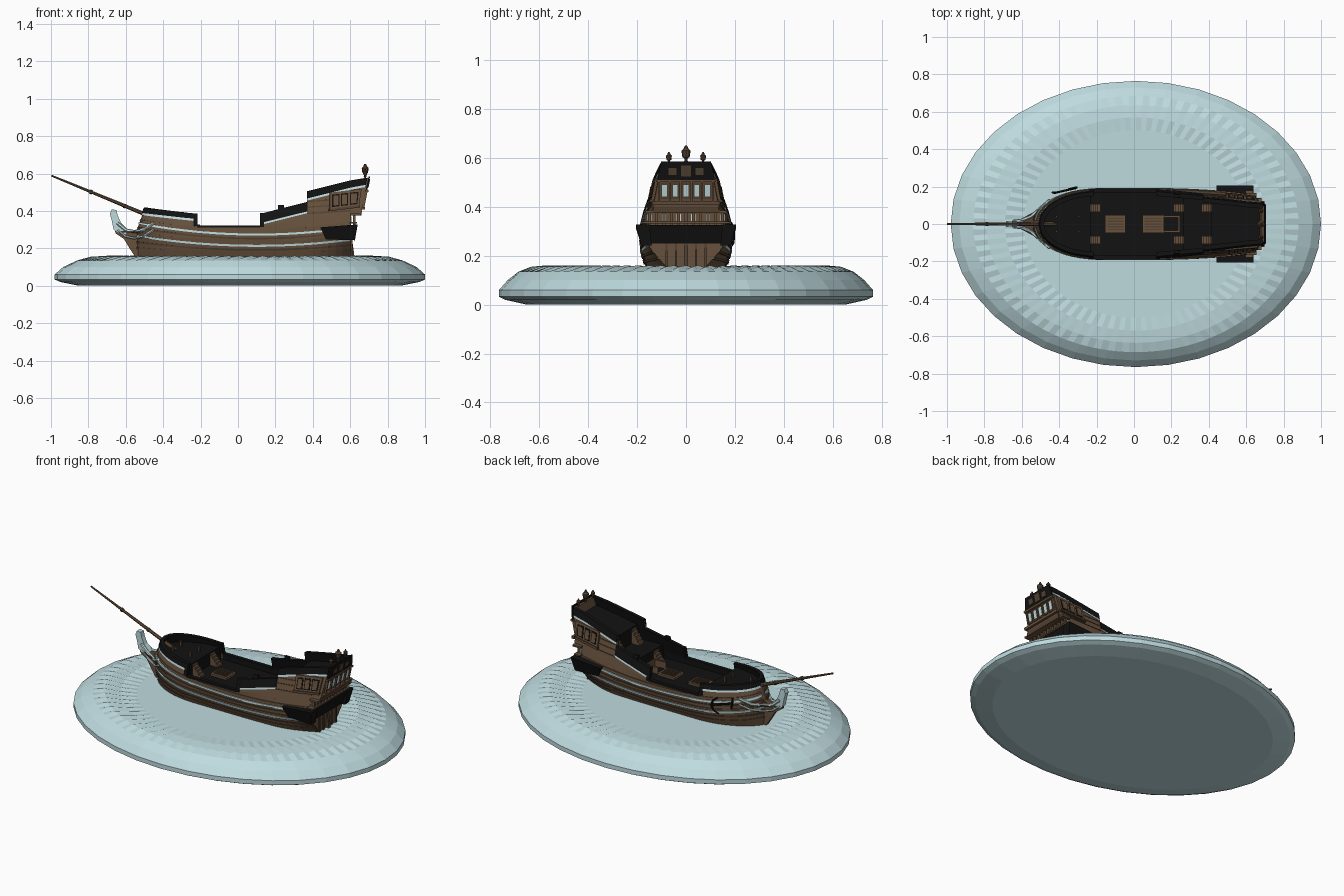
import bpy, bmesh, math
from mathutils import Vector

if "Cube" in bpy.data.objects:
    bpy.data.objects.remove(bpy.data.objects["Cube"])

def material(name, c):
    m = bpy.data.materials.new(name)
    m.diffuse_color = (*c, 1)
    m.use_nodes = True
    m.node_tree.nodes["Principled BSDF"].inputs["Base Color"].default_value = m.diffuse_color
    return m
PALE = material("pale blue", (0.52, 0.71, 0.74))
BROWN = material("hull brown", (0.135, 0.082, 0.046))
DARK = material("dark brown", (0.085, 0.052, 0.03))
BLACK = material("black", (0.006, 0.006, 0.006))

def make(name, bm, mat):
    bmesh.ops.recalc_face_normals(bm, faces=bm.faces)
    me = bpy.data.meshes.new(name)
    bm.to_mesh(me); bm.free()
    me.materials.append(mat)
    bpy.context.collection.objects.link(bpy.data.objects.new(name, me))

def skin(bm, loops):
    """Join closed loops of points into a capped solid."""
    vs = [[bm.verts.new(p) for p in l] for l in loops]
    n = len(vs[0])
    for a, b in zip(vs, vs[1:]):
        for i in range(n):
            bm.faces.new((a[i], a[(i+1) % n], b[(i+1) % n], b[i]))
    bm.faces.new(vs[0]); bm.faces.new(vs[-1][::-1])

def solid(name, mat, *solids):
    bm = bmesh.new()
    for loops in solids:
        skin(bm, loops)
    make(name, bm, mat)

def box(x0, x1, y0, y1, z0, z1):
    return [[(x0, y0, z), (x1, y0, z), (x1, y1, z), (x0, y1, z)] for z in (z0, z1)]

def plate(pts, t):
    return [[(x, y, z) for x, z in pts] for y in (-t, t)]

def lathe(cx, cy, prof, n=8):
    return [[(cx+r*math.cos(2*math.pi*i/n), cy+r*math.sin(2*math.pi*i/n), z) for i in range(n)] for r, z in prof]

def tube(pts, radii, n=6):
    pts = [Vector(p) for p in pts]
    out = []
    for i, p in enumerate(pts):
        d = (pts[min(i+1, len(pts)-1)] - pts[max(i-1, 0)]).normalized()
        u = d.cross(Vector((0.1, 0.3, 1))).normalized(); v = d.cross(u)
        out.append([p + radii[i]*(u*math.cos(2*math.pi*k/n) + v*math.sin(2*math.pi*k/n)) for k in range(n)])
    return out

def mirror(loops):
    return [[(p[0], -p[1], p[2]) for p in l] for l in loops]

# ---- hull form: half width by length and height
SECTION = [(.13, .84), (.2, .96), (.26, 1), (.32, .98), (.38, .9), (.45, .8), (.52, .72), (.6, .61)]
def width(x, z):
    g = SECTION[-1][1]
    for (a, p), (b, q) in zip(SECTION, SECTION[1:]):
        if z <= b:
            g = p + (q-p)*(z-a)/(b-a); break
    if x < -.2:
        w = .186*max(0, 1-((-.2-x)/.34)**2)**(.5 + max(0, .3-z)*1.5)
    else:
        w = .187 - (.1*(x-.1)**2 if x > .1 else 0)
    if x > .35 and z < .25:
        w *= 1 - .45*min(1, ((x-.35)/.25)**2)*(.25-z)/.1
    return w*g

def point(x, z, off=0):
    e = .002
    s = (width(x+e, z)-width(x-e, z))/(2*e)
    nrm = math.hypot(s, 1)
    px, py = x - s/nrm*off, max(0, width(x, z) + off/nrm)
    if x > .6:                                  # raked stern
        px += (x-.6)/.06*max(-.06, (z-.42)*.2)
    if x < -.3:                                 # bow leans back above the beak
        px += max(0, z-.3)*.36*(-.3-x)/.24
    return (px, py, z)

STATIONS = [-.2-.34*math.sin(math.radians(90-7.5*i)) for i in range(13)] + [-.2+.04*i for i in range(1, 23)]
def stations(x0, x1):
    return [x0] + [x for x in STATIONS if x0+.003 < x < x1-.003] + [x1]

def band(name, x0, x1, lo, hi, mat, inn, out):
    """Strip lying on both hull sides between two height curves."""
    xm = (x0+x1)/2
    n = max(1, math.ceil((hi(xm)-lo(xm))/.035))
    loops = []
    for x in stations(x0, x1):
        zs = [lo(x)+(hi(x)-lo(x))*i/n for i in range(n+1)]
        loops.append([point(x, z, out) for z in zs] + [point(x, z, inn) for z in reversed(zs)])
    solid(name, mat, loops, mirror(loops))

def wall(name, x, z0, z1, mat, t=.012, inset=.006, dx=0):
    zs = [z0+(z1-z0)*i/5 for i in range(6)]
    half = [point(x, z, -inset) for z in zs]
    ring = half + [(a, -b, c) for a, b, c in reversed(half)]
    solid(name, mat, [[(a+dx+s, b, c) for a, b, c in ring] for s in (-t/2, t/2)])

def deck(name, x0, x1, z):
    loops = []
    for x in stations(x0, x1):
        a = point(x, z(x), -.008)
        loops.append([(a[0], a[1]+.0005, a[2]), (a[0], -a[1]-.0005, a[2]),
                      (a[0], -a[1]-.0005, a[2]-.012), (a[0], a[1]+.0005, a[2]-.012)])
    solid(name, BLACK, loops)

flat = lambda z: (lambda x: z)
plus = lambda f, d: (lambda x: f(x)+d)
fore = lambda x: .385 + (-.22-x)*.1
waist = flat(.322)
quarter = lambda x: .385 + .25*(x-.12)
poop = lambda x: .505 + .25*(x-.37)
sheer = lambda z, c: (lambda x: z + c*(x-.1)**2)

# ---- oval sea base with rippled top
RINGS = [(.86, .65, 0, 0), (.96, .74, .02, 0), (.99, .765, .033, 0), (.99, .765, .06, 0), (.945, .73, .1, 0),
         (.87, .685, .135, 0), (.80, .635, .15, .005), (.70, .57, .157, -.004), (.6, .5, .155, 0)]
N = 144
loops = []
for k, (rx, ry, z, rip) in enumerate(RINGS):
    l = []
    for i in range(N):
        f = i % 4/4 if k < 5 else 0
        a = 2*math.pi*(i - (i % 4 if k < 5 else 0))/N
        b = a + 8*math.pi/N
        l.append((.01+rx*(math.cos(a)*(1-f)+math.cos(b)*f), ry*(math.sin(a)*(1-f)+math.sin(b)*f),
                  z + rip*(1 if i % 2 else -1)))
    loops.append(l)
solid("sea_base", PALE, loops)

# ---- hull sides, rails and inner bulwarks, one section at a time
for nm, x0, x1, top, dz, rail, inner in (
        ("fore", -.54, -.22, fore, .13, .028, .34), ("waist", -.22, .12, waist, .13, .012, .27),
        ("quarter", .12, .37, quarter, .13, .05, .27), ("poop", .37, .6, poop, .13, .038, .36),
        ("stern", .6, .66, poop, .375, .038, .42)):
    band(nm+"_hull", x0, x1, flat(dz), plus(top, -.01), BROWN, -.012, 0)
    band(nm+"_rail", x0, x1, plus(top, -rail), top, BLACK, -.016, .006)
    band(nm+"_inner_bulwark", x0, x1, flat(inner), plus(top, -.002), BLACK, -.018, -.011)
    if nm in ("fore", "poop", "stern"):
        band(nm+"_pale_trim", x0, x1, plus(top, -rail-.012), plus(top, -rail), PALE, -.002, .005)
band("fore_end_post", -.237, -.217, flat(.32), flat(.386), BLACK, -.016, .007)
band("quarter_end_post", .118, .138, flat(.315), flat(.388), BLACK, -.016, .007)
band("quarter_scroll", .215, .245, flat(.40), flat(.432), BLACK, -.012, .004)
band("quarter_pale_trim", .14, .37, plus(quarter, -.06), plus(quarter, -.05), PALE, -.002, .005)

# ---- pale stripes and brown wales following the sheer
for i, (z, c) in enumerate(((.208, .13), (.268, .15))):
    band(f"pale_stripe_{i}", -.538, .6, sheer(z, c), sheer(z+.011, c), PALE, -.002, .006)
for i, (z, c) in enumerate(((.165, .08), (.187, .1), (.226, .13), (.248, .14), (.292, .13))):
    band(f"wale_{i}", -.538, .6, sheer(z, c), sheer(z+.009, c), (DARK if i % 2 else BROWN), -.002, .0045)
for i, z in enumerate((.375, .41, .44)):
    band(f"poop_moulding_{i}", .37, .6, sheer(z, .1), sheer(z+.006, .1), DARK, -.002, .003)

# ---- decks and cross walls
deck("fore_deck", -.538, -.24, flat(.362))
deck("waist_deck", -.25, .28, flat(.285))
deck("quarter_deck", .27, .43, flat(.37))
deck("poop_deck", .42, .655, lambda x: .465+.25*(x-.42))
wall("fore_bulkhead", -.24, .28, .362, BLACK)
wall("quarter_bulkhead", .27, .28, .37, BLACK)
wall("poop_bulkhead", .42, .36, .465, BLACK)
wall("lower_transom", .6, .13, .40, BROWN)
wall("counter", .63, .375, .40, DARK, t=.07)
wall("upper_transom", .66, .385, .575, BROWN)
wall("transom_head", .66, .51, .585, BLACK, t=.008, inset=-.004, dx=.009)

# ---- hatches with gratings, and steps
for nm, x0, x1 in (("fore_hatch", -.155, -.045), ("main_hatch", .045, .16)):
    solid(nm, BROWN, box(x0, x1, -.047, .047, .285, .298))
    solid(nm+"_grating", DARK, *[box(x0+.012, x1-.012, y-.003, y+.003, .298, .302) for y in (-.03, -.015, 0, .015, .03)])
solid("companion_frame", BROWN, box(.16, .245, -.045, -.035, .29, .33), box(.16, .245, .035, .045, .29, .33),
      box(.235, .245, -.045, .045, .29, .33))
steps = []
for x, z0, h, d in ((-.24, .285, .077, 1), (.27, .285, .085, -1), (.42, .37, .095, -1)):
    for s in (-1, 1):
        for i in range(5):
            a, b = sorted((x+d*.012*i, x+d*.012*(i+1)))
            steps.append(box(a, b, s*.085-.022, s*.085+.022, z0, z0+h*(5-i)/5.5))
solid("deck_steps", BROWN, *steps)
solid("bitts", DARK, *[box(x, x+.012, y-.006, y+.006, .36, .395) for x in (-.42, -.30) for y in (-.04, .04)])

# ---- bow: knee, scroll figurehead, head rails, bowsprit
solid("bow_knee", BROWN, plate([(-.66, .31), (-.655, .28), (-.61, .25), (-.58, .2), (-.54, .14), (-.47, .14),
                                (-.47, .33), (-.57, .29), (-.62, .3)], .011))
solid("scroll_figurehead", PALE, plate([(-.665, .30), (-.675, .35), (-.685, .385), (-.675, .408), (-.65, .405), (-.643, .375),
                                        (-.625, .335), (-.59, .30), (-.60, .275), (-.64, .285)], .015))
rails = []
for dz, r, y in ((0, .009, .014), (-.035, .006, .012)):
    t = tube([(-.645, y, .335+dz), (-.60, y+.006, .298+dz), (-.55, .04, .288+dz), (-.50, .085, .30+dz),
              (-.45, .128, .335+dz)], [r]*5)
    rails += [t, mirror(t)]
solid("head_rails", PALE, *rails)
floor = [[(-.64, -.008, z), (-.47, -.10, z), (-.47, .10, z), (-.64, .008, z)] for z in (.285, .293)]
solid("beak_floor", DARK, floor)
solid("bowsprit", BROWN, tube([(-.42, 0, .35), (-.7, 0, .466), (-.998, 0, .589)], [.012, .009, .005], 8))
solid("bowsprit_bands", DARK, *[tube([(x, 0, .175-.415*x), (x-.012, 0, .18-.415*x)], [.0125]*2, 8) for x in (-.6, -.78)])

# ---- black side balconies and stern gallery
wing = [[(.44, .15, .312), (.64, .15, .328), (.64, .205, .328), (.44, .205, .312)],
        [(.47, .14, .248), (.625, .14, .243), (.625, .183, .243), (.47, .183, .248)]]
solid("side_balconies", BLACK, wing, mirror(wing))
solid("stern_balcony", BLACK, [[(.59, -.17, .25), (.61, -.17, .25), (.61, .17, .25), (.59, .17, .25)],
                              [(.59, -.185, .325), (.635, -.185, .325), (.635, .185, .325), (.59, .185, .325)]])
solid("gallery_rails", BROWN, box(.595, .635, -.18, .18, .333, .341), box(.60, .655, -.165, .165, .375, .386))
solid("gallery_posts", BROWN, *[box(.615, .628, y*.03-.006, y*.03+.006, .325, .38) for y in range(-5, 6)])
solid("gallery_lights", PALE, *[box(.606, .61, y*.06-.009, y*.06+.009, .342, .37) for y in (-2.5, -1.5, -.5, .5, 1.5, 2.5)])
solid("rudder", DARK, plate([(.585, .14), (.625, .14), (.61, .25), (.585, .25)], .009))
solid("transom_ribs", DARK, *[box(.604, .611, y-.004, y+.004, .15, .25) for y in (-.08, -.04, .04, .08)])

# ---- upper stern windows and ornament
def stern_x(z):
    return .666 + (z-.42)*.2
def pane(y, w, z0, z1, t=.006):
    return [[(stern_x(z)-.004, y-w, z), (stern_x(z)+t, y-w, z), (stern_x(z)+t, y+w, z), (stern_x(z)-.004, y+w, z)] for z in (z0, z1)]
solid("stern_window_frames", DARK, *[pane(y*.044, .017, .432, .5, .003) for y in (-2, -1, 0, 1, 2)])
solid("stern_windows", PALE, *[pane(y*.044, .010, .442, .49, .005) for y in (-2, -1, 0, 1, 2)])
solid("stern_mouldings", BROWN, pane(0, .14, .408, .422, .014), pane(0, .122, .502, .513, .014))
solid("stern_columns", BROWN, *[pane(y*.044, .004, .42, .505, .010) for y in (-2.5, -1.5, -.5, .5, 1.5, 2.5)])
solid("stern_carving", DARK, pane(0, .02, .525, .57, .011), pane(-.055, .017, .53, .56, .011), pane(.055, .017, .53, .56, .011))

# ---- side cabin windows
low = lambda x: .405 + .12*(x-.49)
band("side_cabin", .49, .645, low, plus(low, .093), BROWN, -.004, .012)
for i in range(3):
    a = .503 + .047*i
    band(f"cabin_window_frame_{i}", a, a+.038, plus(low, .014), plus(low, .08), BLACK, .008, .0135)
    band(f"cabin_window_{i}", a+.006, a+.032, plus(low, .021), plus(low, .073), BROWN, .008, .016)
band("cabin_sill", .485, .65, plus(low, -.006), plus(low, .006), DARK, -.004, .018)

# ---- stern lanterns
def lantern(x, y, z, s):
    return lathe(x, y, [(r*s, z+h*s) for r, h in ((.008, 0), (.006, .018), (.015, .024), (.019, .05), (.011, .057), (.004, .072))])
solid("stern_lanterns", DARK, lantern(.68, 0, .58, 1.0), lantern(.68, .07, .577, .65), lantern(.68, -.07, .577, .65))

# ---- anchor on the far bow
solid("anchor", BLACK, tube([(-.43, .165, .315), (-.31, .192, .285)], [.006]*2),
      tube([(-.435, .168, .35), (-.425, .168, .28)], [.006]*2),
      tube([(-.345, .185, .335), (-.318, .193, .315), (-.308, .195, .285), (-.322, .193, .255), (-.352, .187, .24)],
           [.004, .006, .007, .006, .004]))
